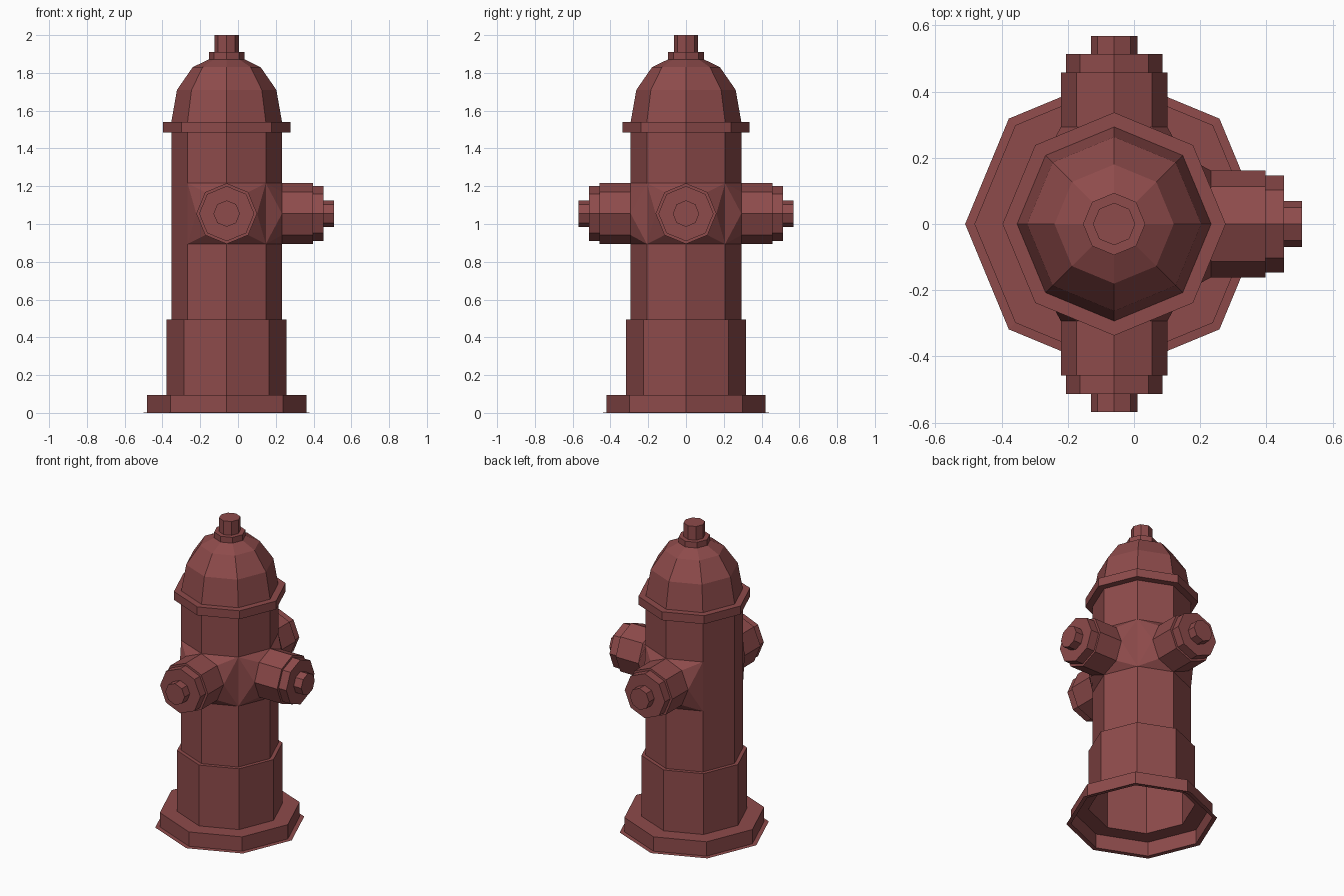
import bpy, bmesh, math
from mathutils import Matrix, Vector

if "Cube" in bpy.data.objects:
    bpy.data.objects.remove(bpy.data.objects["Cube"])

CX = -0.06      # vertical axis of the barrel
R = 0.293       # barrel radius
NZ = 1.055      # outlet height
NR = 0.161      # outlet radius

red = bpy.data.materials.new("dull red paint")
red.diffuse_color = (0.27, 0.07, 0.07, 1)
red.use_nodes = True
red.node_tree.nodes["Principled BSDF"].inputs["Base Color"].default_value = red.diffuse_color


def finish(bm, name):
    mesh = bpy.data.meshes.new(name)
    bm.to_mesh(mesh)
    bm.free()
    mesh.materials.append(red)
    obj = bpy.data.objects.new(name, mesh)
    bpy.context.collection.objects.link(obj)
    return obj


def lathe(name, profile, matrix, cap=True):
    """Eight-sided turned shape from (radius, height) points."""
    bm = bmesh.new()
    rings = []
    for r, z in profile:
        rings.append([bm.verts.new(matrix @ Vector((
            r * math.cos(k * math.pi / 4), r * math.sin(k * math.pi / 4), z)))
            for k in range(8)])
    for a, b in zip(rings, rings[1:]):
        for k in range(8):
            j = (k + 1) % 8
            bm.faces.new((a[k], a[j], b[j], b[k]))
    if cap:
        bm.faces.new(rings[-1])
    return finish(bm, name)


axis = Matrix.Translation((CX, 0, 0))

# Hollow body, open underneath, with a thin lip around the foot
lathe("base_and_barrel", [
    (0.45, 0), (0.422, 0.002), (0.422, 0.096), (0.318, 0.096),
    (0.318, 0.495), (R, 0.495), (R, 1.485)], axis, cap=False)

# Bonnet: rim, dome, collar and nut
lathe("bonnet", [
    (R, 1.485), (0.337, 1.485), (0.337, 1.54), (R, 1.54), (0.263, 1.71),
    (0.18, 1.83), (0.094, 1.872), (0.094, 1.91), (0.064, 1.91), (0.064, 2.0)], axis)

# Three outlets, each with a faceted shoulder blending into the barrel
c = R * math.sqrt(0.5)
for name, turn in (("front", -90), ("right", 0), ("back", 90)):
    spin = axis @ Matrix.Rotation(math.radians(turn), 4, 'Z')
    place = spin @ Matrix.Translation((0, 0, NZ)) @ Matrix.Rotation(math.pi / 2, 4, 'Y')
    lathe(name + "_outlet", [
        (NR, R), (NR, 0.457), (0.146, 0.457), (0.146, 0.513),
        (0.07, 0.513), (0.07, 0.568)], place)

    bm = bmesh.new()
    for side in (1, -1):
        half = [bm.verts.new(spin @ Vector((
            R, side * NR * math.sin(k * math.pi / 4), NZ + NR * math.cos(k * math.pi / 4))))
            for k in range(5)]
        top, low = [bm.verts.new(spin @ Vector((c, side * c, NZ + dz))) for dz in (NR, -NR)]
        for tri in ((top, half[0], half[1]), (top, half[1], half[2]), (top, half[2], low),
                    (low, half[2], half[3]), (low, half[3], half[4])):
            bm.faces.new(tri if side < 0 else tri[::-1])
    bmesh.ops.remove_doubles(bm, verts=bm.verts, dist=0.0001)
    bmesh.ops.recalc_face_normals(bm, faces=bm.faces)
    # make sure the shoulder faces outward
    if sum((f.normal.dot(f.calc_center_median() - Vector((CX, 0, NZ))) for f in bm.faces)) < 0:
        bmesh.ops.reverse_faces(bm, faces=bm.faces)
    finish(bm, name + "_outlet_shoulder")
